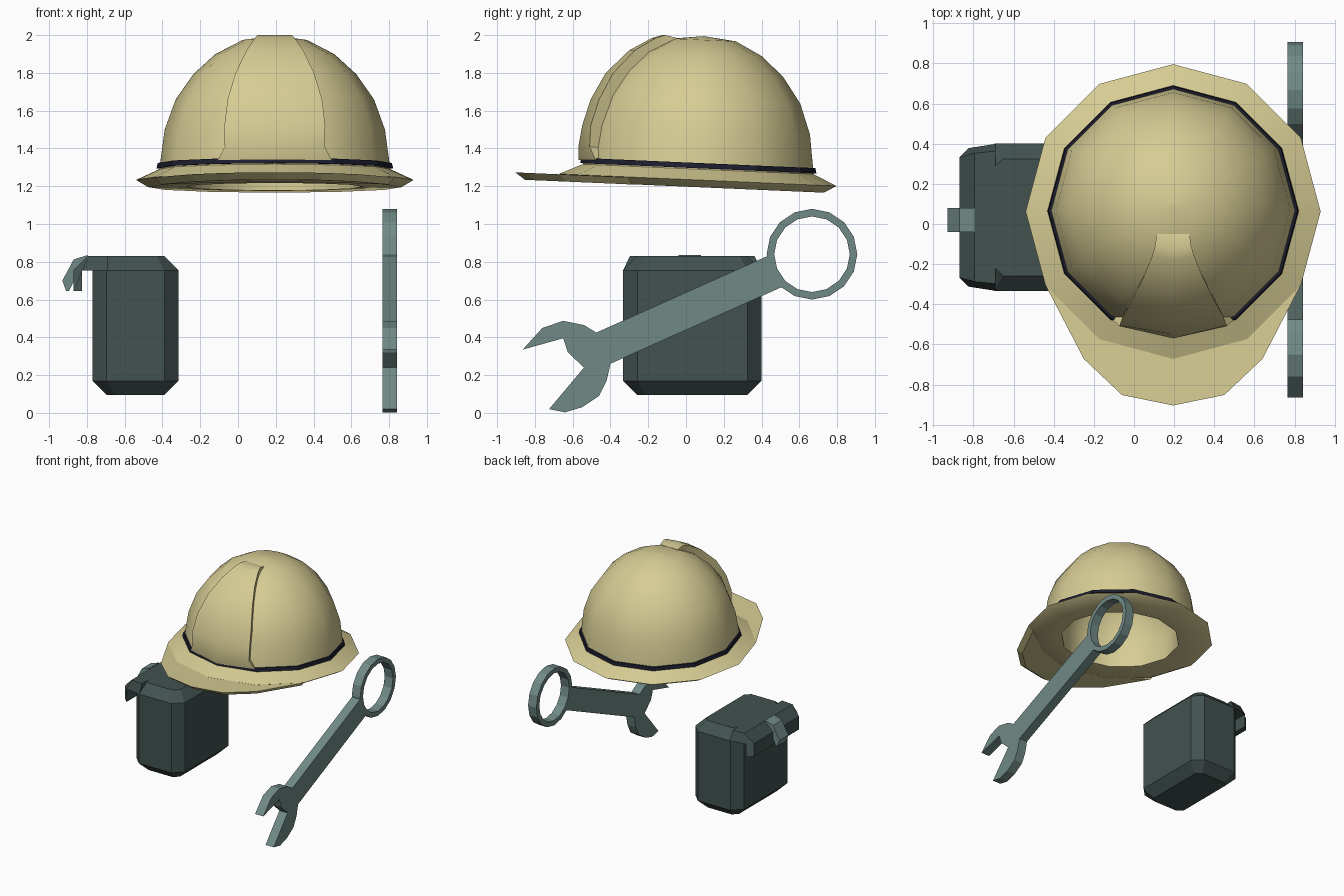
import bpy, bmesh, math
from mathutils import Matrix, Vector

if "Cube" in bpy.data.objects:
    bpy.data.objects.remove(bpy.data.objects["Cube"])


def material(name, rgb):
    m = bpy.data.materials.new(name)
    m.diffuse_color = (*rgb, 1)
    m.use_nodes = True
    m.node_tree.nodes["Principled BSDF"].inputs["Base Color"].default_value = m.diffuse_color
    return m


SAND = material("sand_yellow", (0.672, 0.604, 0.296))
NAVY = material("dark_navy", (0.0116, 0.0116, 0.0273))
SLATE = material("dark_slate", (0.054, 0.084, 0.080))
STEEL = material("grey_green_steel", (0.162, 0.254, 0.238))


def build(name, verts, faces, mat, smooth=None, matrix=None):
    bm = bmesh.new()
    vs = [bm.verts.new(v) for v in verts]
    for f in faces:
        bm.faces.new([vs[i] for i in f])
    bmesh.ops.remove_doubles(bm, verts=bm.verts, dist=1e-5)
    bmesh.ops.recalc_face_normals(bm, faces=bm.faces)
    if matrix:
        bm.transform(matrix)
    me = bpy.data.meshes.new(name)
    bm.to_mesh(me)
    bm.free()
    me.materials.append(mat)
    ob = bpy.data.objects.new(name, me)
    bpy.context.collection.objects.link(ob)
    if smooth:
        bpy.ops.object.select_all(action='DESELECT')
        ob.select_set(True)
        bpy.context.view_layer.objects.active = ob
        bpy.ops.object.shade_smooth_by_angle(angle=math.radians(smooth))
    return ob


def skin(rings, wrap=False):
    """Faces joining equal closed rings; caps the ends, or wraps last to first."""
    n, k = len(rings[0]), len(rings)
    verts = [v for r in rings for v in r]
    faces = []
    for a in range(k if wrap else k - 1):
        b = (a + 1) % k
        for i in range(n):
            j = (i + 1) % n
            faces.append((a * n + i, a * n + j, b * n + j, b * n + i))
    if not wrap:
        faces += [tuple(range(n)), tuple(range((k - 1) * n, k * n))]
    return verts, faces


def circle(r, z, n=12):
    return [(r * math.sin(2 * math.pi * i / n), r * math.cos(2 * math.pi * i / n), z)
            for i in range(n)]


def lathe(profile):
    """Revolve a profile; zero radii become closed tips."""
    rings = [circle(max(r, 1e-4), z) for r, z in profile]
    return skin(rings)


# Helmet parts are built upright, then leaned back a little
TILT = Matrix.Translation((0.195, 0.065, 1.3)) @ Matrix.Rotation(math.radians(-2.5), 4, 'X') \
    @ Matrix.Translation((0, 0, -1.3))

# Helmet shell: dome, brim, underside and hollow inside
shell = [(0, 1.995), (0.17, 1.975), (0.315, 1.90), (0.43, 1.795), (0.525, 1.66),
         (0.583, 1.50), (0.605, 1.34), (0.612, 1.29), (0.735, 1.233), (0.67, 1.195),
         (0.467, 1.197), (0.47, 1.40), (0.42, 1.62), (0.25, 1.80), (0, 1.87)]
build("helmet_shell", *lathe(shell), SAND, 40, TILT)

# Dark band around the dome
band = [circle(r, z) for r, z in ((0.60, 1.295), (0.626, 1.295), (0.620, 1.323), (0.60, 1.323))]
build("helmet_band", *skin(band, wrap=True), NAVY, None, TILT)

# Front visor extending the brim
half = [(0.636, -0.367), (0.445, -0.735), (0.255, -0.915)]
inner = [(0.34, -0.60)]
outline = half + [(0, -0.967)] + [(-x, y) for x, y in reversed(half)] \
    + [(-x, y) for x, y in inner] + [(0, -0.70)] + inner
visor = [[(x, y, 1.231) for x, y in outline],
         [(x * 0.945, y * 0.945, 1.194) for x, y in outline]]
build("helmet_visor", *skin(visor), SAND, None, TILT)

# Raised front panel: rows of height, half width, centre y, edge y
rows = [(1.34, 0.30, -0.57, -0.48), (1.41, 0.265, -0.57, -0.51), (1.52, 0.267, -0.55, -0.505),
        (1.66, 0.25, -0.505, -0.46), (1.80, 0.208, -0.425, -0.385), (1.92, 0.15, -0.30, -0.27),
        (1.985, 0.105, -0.18, -0.16), (2.0, 0.09, -0.125, -0.11), (1.985, 0.082, -0.05, -0.05)]
core = Vector((0.195, 0.06, 1.35))
panel = []
for z, w, yc, ye in rows:
    left, right = Vector((0.195 - w, ye, z)), Vector((0.195 + w, ye, z))
    panel.append([core.lerp(left, 0.88), left, Vector((0.195, yc, z)), right,
                  core.lerp(right, 0.88)])
build("helmet_front_panel", *skin(panel), SAND, 32)


# Pouch body: chamfered box
def octagon(inset, z, c=0.075):
    x0, x1, y0, y1 = -0.77 + inset, -0.315 - inset, -0.333 + inset, 0.400 - inset
    c -= inset * 0.45
    return [(x0 + c, y0, z), (x1 - c, y0, z), (x1, y0 + c, z), (x1, y1 - c, z),
            (x1 - c, y1, z), (x0 + c, y1, z), (x0, y1 - c, z), (x0, y0 + c, z)]


body = [octagon(0.075, 0.095), octagon(0, 0.17), octagon(0, 0.755), octagon(0.075, 0.83)]
build("pouch_body", *skin(body), SLATE)

# Pouch lid flap folding over the outer side
flap = [(-0.69, 0.83, 0.33), (-0.795, 0.83, 0.32), (-0.87, 0.755, 0.30), (-0.87, 0.645, 0.30),
        (-0.825, 0.645, 0.345), (-0.825, 0.755, 0.345), (-0.69, 0.755, 0.366)]
build("pouch_lid", *skin([[(x, 0.033 + s * h, z) for x, z, h in flap] for s in (-1, 1)]), SLATE)

# Clasp on the lid
clasp = [(-0.795, 0.836), (-0.87, 0.812), (-0.93, 0.70), (-0.91, 0.645), (-0.895, 0.645),
         (-0.868, 0.70), (-0.865, 0.755), (-0.80, 0.822)]
build("pouch_clasp", *skin([[(x, y, z) for x, z in clasp] for y in (-0.04, 0.08)]), STEEL)

# Wrench handle with open jaw, as a flat outline in y and z
X0, X1 = 0.765, 0.842
jaw = [(0.43, 0.83), (-0.475, 0.425), (-0.54, 0.465), (-0.65, 0.487), (-0.76, 0.45),
       (-0.865, 0.335), (-0.65, 0.395), (-0.625, 0.32), (-0.54, 0.24), (-0.725, 0.02),
       (-0.64, 0.003), (-0.55, 0.03), (-0.46, 0.09), (-0.42, 0.17), (-0.40, 0.26),
       (0.505, 0.665)]
build("wrench_handle", *skin([[(x, y, z) for y, z in jaw] for x in (X0, X1)]), STEEL)

# Wrench ring end
ring = [[(x, 0.667 + a, 0.84 + b) for a, b, _ in circle(r, 0, 16)]
        for r, x in ((0.24, X0), (0.24, X1), (0.20, X1), (0.20, X0))]
build("wrench_ring", *skin(ring, wrap=True), STEEL)
